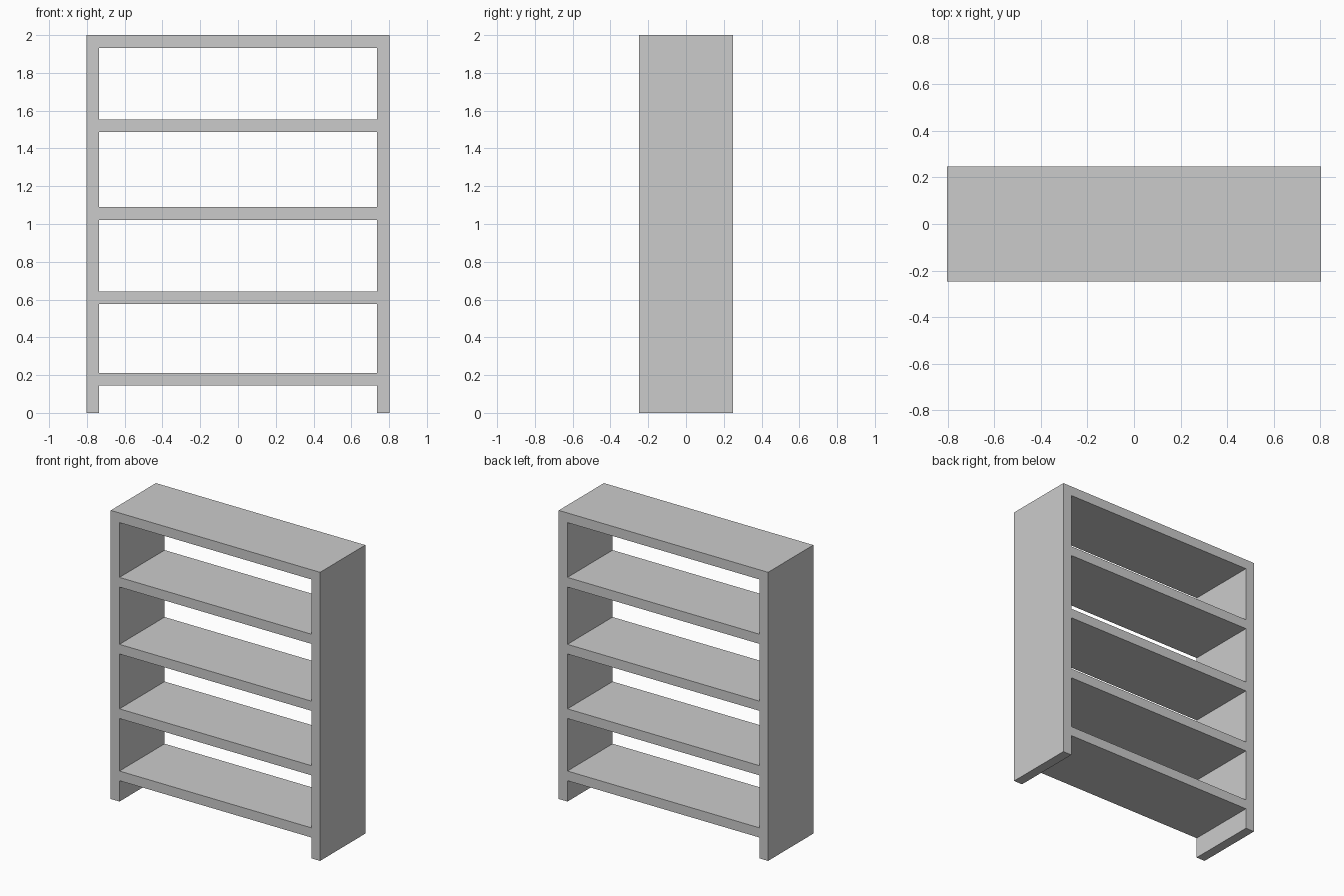
import bpy

if "Cube" in bpy.data.objects:
    bpy.data.objects.remove(bpy.data.objects["Cube"])

WIDTH, DEPTH, HEIGHT = 1.605, 0.495, 2.0
BOARD = 0.067


def box(name, size, centre):
    bpy.ops.mesh.primitive_cube_add(size=1, location=centre)
    ob = bpy.context.object
    ob.name = name
    ob.scale = size
    bpy.ops.object.transform_apply(location=False, rotation=False, scale=True)
    return ob


# Side panels, full height and standing on the floor
for name, side in (("left_panel", -1), ("right_panel", 1)):
    box(name, (BOARD, DEPTH, HEIGHT), (side * (WIDTH - BOARD) / 2, 0, HEIGHT / 2))

# Boards fitted between the panels, placed by their centre height
boards = {
    "bottom_shelf": 0.178,
    "lower_shelf": 0.609,
    "middle_shelf": 1.056,
    "upper_shelf": 1.52,
    "top_board": HEIGHT - BOARD / 2,
}
for name, z in boards.items():
    box(name, (WIDTH - 2 * BOARD, DEPTH, BOARD), (0, 0, z))
